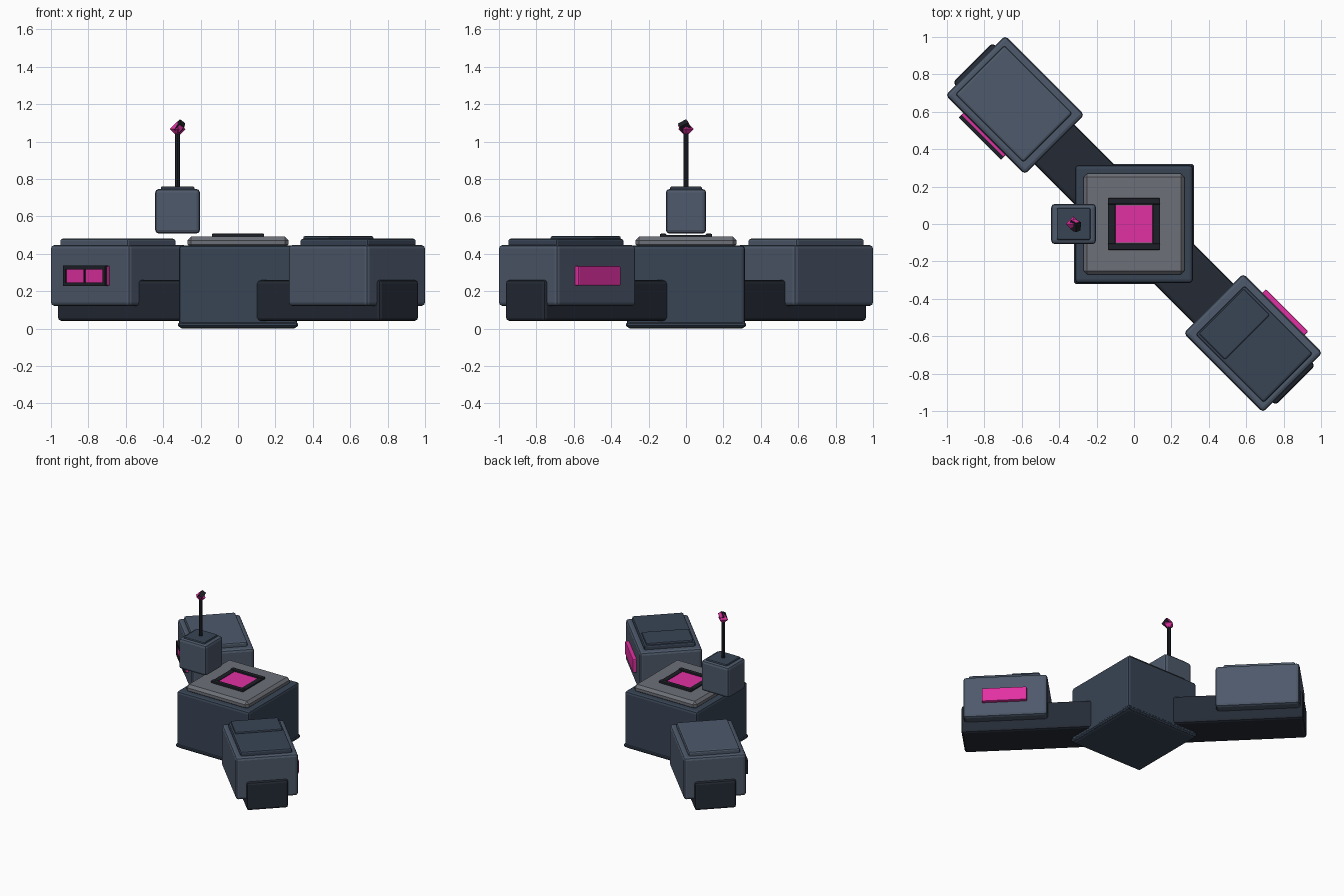
import bpy, bmesh
from math import radians
from mathutils import Matrix, Euler

if "Cube" in bpy.data.objects:
    bpy.data.objects.remove(bpy.data.objects["Cube"])


def material(name, rgb):
    m = bpy.data.materials.new(name)
    m.diffuse_color = (*rgb, 1)
    m.use_nodes = True
    m.node_tree.nodes["Principled BSDF"].inputs["Base Color"].default_value = m.diffuse_color
    return m


BODY = material("slate", (0.040, 0.058, 0.090))
POD = material("light_slate", (0.075, 0.100, 0.145))
DARK = material("dark_slate", (0.018, 0.024, 0.036))
BLACK = material("near_black", (0.012, 0.014, 0.020))
PLATE = material("steel_grey", (0.15, 0.16, 0.185))
GLOW = material("magenta_glow", (0.75, 0.03, 0.36))
DIAGONAL = radians(-45)


def finish(name, bm, mat):
    me = bpy.data.meshes.new(name)
    bm.to_mesh(me)
    bm.free()
    ob = bpy.data.objects.new(name, me)
    bpy.context.collection.objects.link(ob)
    me.materials.append(mat)
    return ob


def box(name, lo, hi, mat, bevel=0.0, segments=2, diagonal=False):
    """Box between two corners; diagonal boxes use x along the arm, y across it."""
    bm = bmesh.new()
    size = [b - a for a, b in zip(lo, hi)]
    mid = [(a + b) / 2 for a, b in zip(lo, hi)]
    bmesh.ops.create_cube(bm, size=1, matrix=Matrix.Translation(mid) @ Matrix.Diagonal((*size, 1)))
    ob = finish(name, bm, mat)
    if diagonal:
        ob.rotation_euler.z = DIAGONAL
    if bevel:
        mod = ob.modifiers.new("Bevel", 'BEVEL')
        mod.width, mod.segments = bevel, segments
    return ob


def arm_box(name, side, x0, x1, y0, y1, z0, z1, mat, bevel=0.0):
    a, b = sorted((side * x0, side * x1))
    c, d = sorted((side * y0, side * y1))
    return box(name, (a, c, z0), (b, d, z1), mat, bevel, diagonal=True)


# Central block with its top plate
box("central_block", (-0.315, -0.315, 0.0), (0.315, 0.315, 0.445), BODY, 0.018)
box("block_foot", (-0.32, -0.32, 0.008), (0.32, 0.32, 0.035), BODY, 0.008, 1)
box("top_plate", (-0.27, -0.27, 0.43), (0.27, 0.27, 0.492), PLATE, 0.02, 1)

# Glowing screen and its frame
box("screen", (-0.11, -0.10, 0.48), (0.11, 0.10, 0.498), GLOW)
for s in (-1, 1):
    y, x = s * 0.122, s * 0.12
    box("screen_frame_bar", (-0.14, y - 0.017, 0.485), (0.14, y + 0.017, 0.508), BLACK, 0.006)
    box("screen_frame_side", (x - 0.02, -0.12, 0.485), (x + 0.02, 0.12, 0.502), BLACK, 0.004)

# Diagonal arms, pods and side lights
for side, word in ((-1, "left"), (1, "right")):
    arm_box(word + "_arm", side, 0.25, 1.22, -0.15, 0.15, 0.04, 0.26, DARK, 0.018)
    arm_box(word + "_pod", side, 0.60, 1.20, -0.225, 0.225, 0.12, 0.448, POD, 0.02)
    arm_box(word + "_pod_lid", side, 0.652, 1.165, -0.185, 0.185, 0.43, 0.481,
            POD if side < 0 else BODY, 0.012)
    arm_box(word + "_side_light", side, 0.745, 1.065, 0.20, 0.252, 0.23, 0.335, GLOW, 0.006)
arm_box("right_raised_hatch", 1, 0.66, 0.858, -0.17, 0.17, 0.47, 0.495, BODY, 0.008)

# Dark window frame over the left light
for z in (0.238, 0.327):
    arm_box("light_frame_rail", -1, 0.745, 1.065, 0.24, 0.26, z - 0.01, z + 0.01, BLACK)
for x in (0.755, 0.905, 1.055):
    w = 0.005 if x == 0.905 else 0.01
    arm_box("light_frame_post", -1, x - w, x + w, 0.24, 0.26, 0.235, 0.33, BLACK)

# Hovering sensor box with antenna
AX = -0.323
box("sensor_box", (AX - 0.12, -0.108, 0.508), (AX + 0.12, 0.108, 0.747), POD, 0.02)
box("sensor_cap", (AX - 0.09, -0.085, 0.735), (AX + 0.09, 0.085, 0.76), BODY, 0.008)
bm = bmesh.new()
bmesh.ops.create_cone(bm, cap_ends=True, segments=8, radius1=0.014, radius2=0.014, depth=0.32,
                      matrix=Matrix.Translation((AX, 0, 0.90)))
finish("antenna_rod", bm, BLACK)

# Antenna tip: faceted crystal with a tilted dark-edged block
bm = bmesh.new()
bmesh.ops.create_uvsphere(bm, u_segments=4, v_segments=2, radius=0.042,
                          matrix=Matrix.Translation((AX, 0, 1.067)))
finish("tip_crystal", bm, GLOW)
tilt = Euler((radians(35), radians(35), radians(20))).to_matrix().to_4x4()
for name, size, mat in (("tip_clasp", (0.034, 0.05, 0.048), BLACK),
                        ("tip_glow", (0.024, 0.056, 0.038), GLOW)):
    bm = bmesh.new()
    bmesh.ops.create_cube(bm, size=1, matrix=Matrix.Translation((AX + 0.01, -0.008, 1.082))
                          @ tilt @ Matrix.Diagonal((*size, 1)))
    finish(name, bm, mat)
